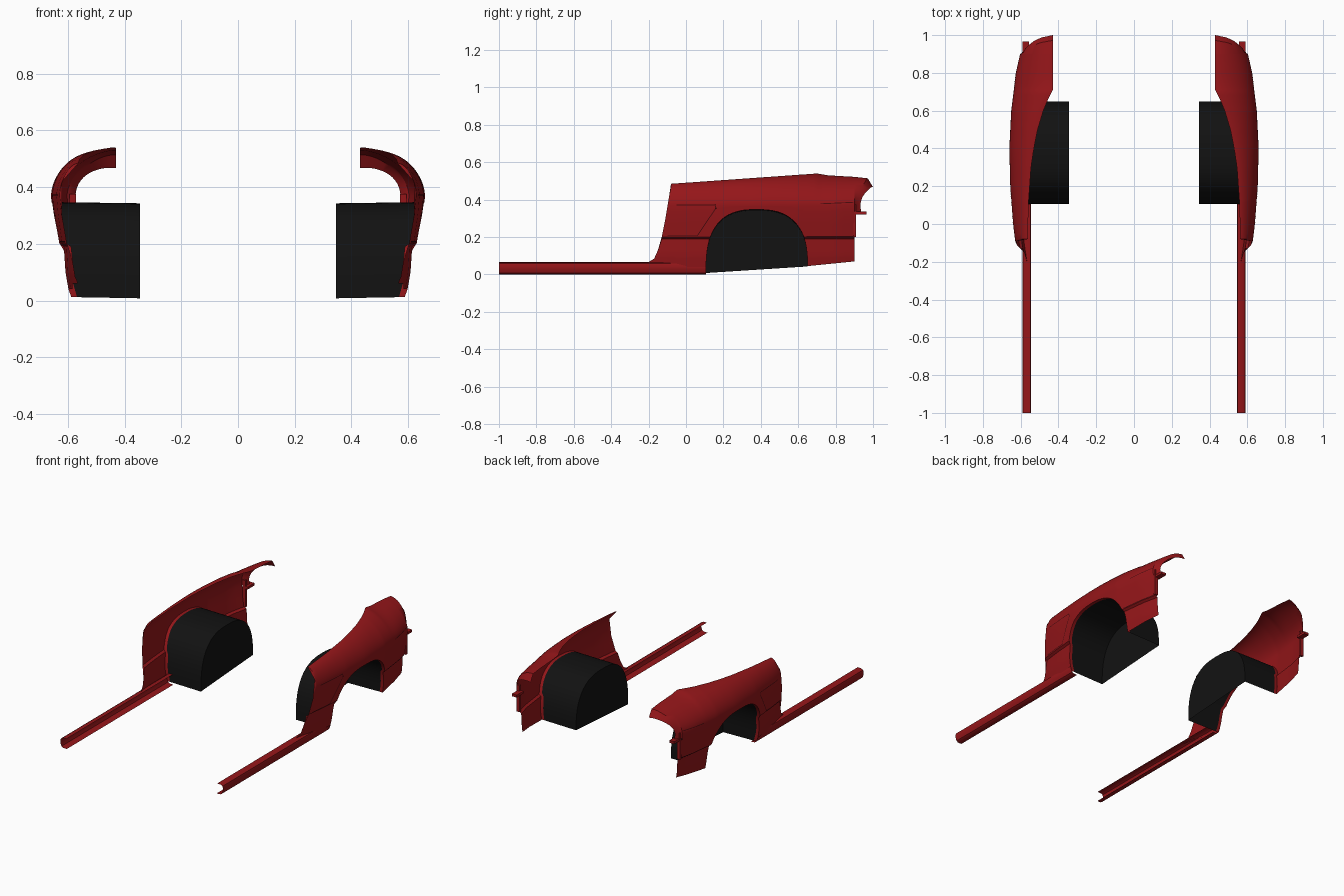
import bpy, bmesh, math

if "Cube" in bpy.data.objects:
    bpy.data.objects.remove(bpy.data.objects["Cube"])

def material(name, col):
    m = bpy.data.materials.new(name)
    m.diffuse_color = col
    m.use_nodes = True
    m.node_tree.nodes["Principled BSDF"].inputs["Base Color"].default_value = m.diffuse_color
    return m

RED = material("red_paint", (0.30, 0.008, 0.01, 1))
DARK = material("panel_gap", (0.07, 0.003, 0.004, 1))
BLACK = material("black_liner", (0.006, 0.006, 0.006, 1))

def lerp(pts, t):
    if t <= pts[0][0]:
        return pts[0][1]
    for (a, p), (b, q) in zip(pts, pts[1:]):
        if t <= b:
            return p + (q - p) * (t - a) / (b - a)
    return pts[-1][1]

# Shape guides along the length
WIDE = [(-.2, .612), (-.1, .628), (0, .64), (.2, .655), (.4, .66), (.6, .65), (.8, .625), (.9, .603)]
INNER = [(-.2, .565), (.12, .558), (.3, .545), (.4, .53), (.5, .51), (.6, .48), (.66, .455), (.71, .43)]
ROOF = [(-.2, .478), (-.08, .485), (.7, .54), (.76, .53), (.9, .522)]
FRONT = [(-.2, .067), (-.17, .085), (-.15, .13), (-.13, .2), (-.11, .3), (-.09, .42), (-.08, .485)]
INSET = [(0, .065), (.04, .05), (.1, .04), (.19, .035), (.2, .02), (.3, .006), (.37, 0)]
BELT = .37

def body_x(y, z):
    """Outer skin x at a given length and height."""
    xm, xi, zt = lerp(WIDE, y), lerp(INNER, y), lerp(ROOF, y)
    if z <= BELT:
        return xm - lerp(INSET, z)
    u = min(1, (z - BELT) / (zt - BELT))
    return xi + (xm - xi) * max(0, 1 - u ** 1.75) ** (1 / 1.75)

def column(y, bot, cap):
    clamp = lambda v: min(max(v, bot), cap)
    zs = []
    knots = [bot, clamp(.1), clamp(.19), clamp(.2), clamp(BELT)]
    for a, b, n in zip(knots, knots[1:], (4, 3, 1, 5)):
        zs += [a + (b - a) * k / n for k in range(n)]
    b = knots[-1]
    zs += [b + (cap - b) * math.sin(math.pi / 2 * k / 14) for k in range(15)]
    return [(body_x(y, z), y, z) for z in zs]

def sheet(name, rows, mat, caps=(), angle=35):
    """Mirrored surface lofted through rows of equal length."""
    bm = bmesh.new()
    grid = [[bm.verts.new(p) for p in r] for r in rows]
    for r, s in zip(grid, grid[1:]):
        for i in range(len(r) - 1):
            bm.faces.new((r[i], r[i + 1], s[i + 1], s[i]))
    for c in caps:
        bm.faces.new(grid[c])
    bmesh.ops.remove_doubles(bm, verts=bm.verts, dist=.0002)
    bmesh.ops.recalc_face_normals(bm, faces=bm.faces)
    me = bpy.data.meshes.new(name)
    bm.to_mesh(me)
    bm.free()
    ob = bpy.data.objects.new(name, me)
    bpy.context.collection.objects.link(ob)
    me.materials.append(mat)
    bpy.ops.object.select_all(action='DESELECT')
    ob.select_set(True)
    bpy.context.view_layer.objects.active = ob
    bpy.ops.object.shade_smooth_by_angle(angle=math.radians(angle))
    ob.modifiers.new("mirror", 'MIRROR')
    return ob

# Wheel arch outline, front foot to rear foot
arch = []
for k in range(41):
    a = math.pi * (1 - k / 40)
    c, s = math.cos(a), max(0, math.sin(a))
    y = .378 + math.copysign(.271 * abs(c) ** .76, c)
    floor = .012 + .035 * k / 40
    arch.append((y, floor + (.347 - floor) * s ** .76))

# Fender skin
cols = []
for y, z in FRONT:
    cols.append(column(y, .06, z))
for y in (-.05, 0, .05, .1, .106):
    cols.append(column(y, .04, lerp(ROOF, y)))
for y, z in arch:
    cols.append(column(y, z, lerp(ROOF, y)))
for y in (.651, .68, .7, .71, .73, .76, .8, .85, .9):
    cols.append(column(y, .045 + (y - .65) * .1, lerp(ROOF, y)))
sheet("fender_skin", cols, RED)

# Rear corner of the fender with its turned-down lip
PLAN = [(.43, .972), (.5, .96), (.55, .942), (.58, .922), (.603, .905)]
base = [p for p in cols[-1] if p[2] >= .33]
rim, lip = [], []
for x, y, z in base:
    t = min(1, max(0, (x - .43) / .17))
    rim.append((x - .012 * t, lerp(PLAN, x), z - .008 * (1 - t)))
    lip.append((x - .03 * t, lerp(PLAN, x) + .028, z - .055 * (1 - t) - .03 * t * (1 - t)))
sheet("rear_corner", [base, rim, lip], RED)

# Red lip around the wheel opening
outer = [(body_x(y, z), y, z) for y, z in arch]
inner = [(x - .02, y, z) for x, y, z in outer]
sheet("arch_lip", [outer, inner], RED)

# Wheel liner: tunnel plus closed inner wall
wall = [(.345, y, z - .004) for y, z in arch]
sheet("wheel_liner", [inner, wall], BLACK, caps=(1,))

# Sill rail
prof = [(.545, 0), (.572, .001), (.583, .008), (.589, .025), (.591, .045), (.587, .058), (.575, .065), (.548, .066)]
sheet("sill", [[(x, y, z) for x, z in prof] for y in (-1, -.6, -.2, .106)], RED)

def box(name, x, y, z, mat):
    bpy.ops.mesh.primitive_cube_add(size=1, location=(sum(x) / 2, sum(y) / 2, sum(z) / 2))
    ob = bpy.context.object
    ob.name = name
    ob.scale = (x[1] - x[0], y[1] - y[0], z[1] - z[0])
    bpy.ops.object.transform_apply(location=True, rotation=False, scale=True)
    ob.data.materials.append(mat)
    ob.modifiers.new("mirror", 'MIRROR')

# Lamp bracket behind the rear edge
box("bracket_tab", (.555, .59), (.895, .965), (.322, .338), RED)
box("bracket_upright", (.572, .594), (.895, .91), (.2, .375), RED)

# Panel gaps drawn as thin strips lying on the skin
def gap(name, path, w=.0022):
    a, b = [], []
    for (y0, z0), (y1, z1) in zip(path, path[1:]):
        d = math.hypot(y1 - y0, z1 - z0)
        ny, nz = -(z1 - z0) / d * w, (y1 - y0) / d * w
        for k in range(13):
            y, z = y0 + (y1 - y0) * k / 12, z0 + (z1 - z0) * k / 12
            a.append((body_x(y + ny, z + nz) + .0015, y + ny, z + nz))
            b.append((body_x(y - ny, z - nz) + .0015, y - ny, z - nz))
    sheet(name, [a, b], DARK)

gap("front_marker_gap", [(-.05, .372), (.155, .372), (.16, .355), (.06, .207), (-.1, .207)])
gap("rear_belt_gap", [(.72, .378), (.895, .386)])
gap("rear_bumper_gap", [(.645, .204), (.895, .204)])
